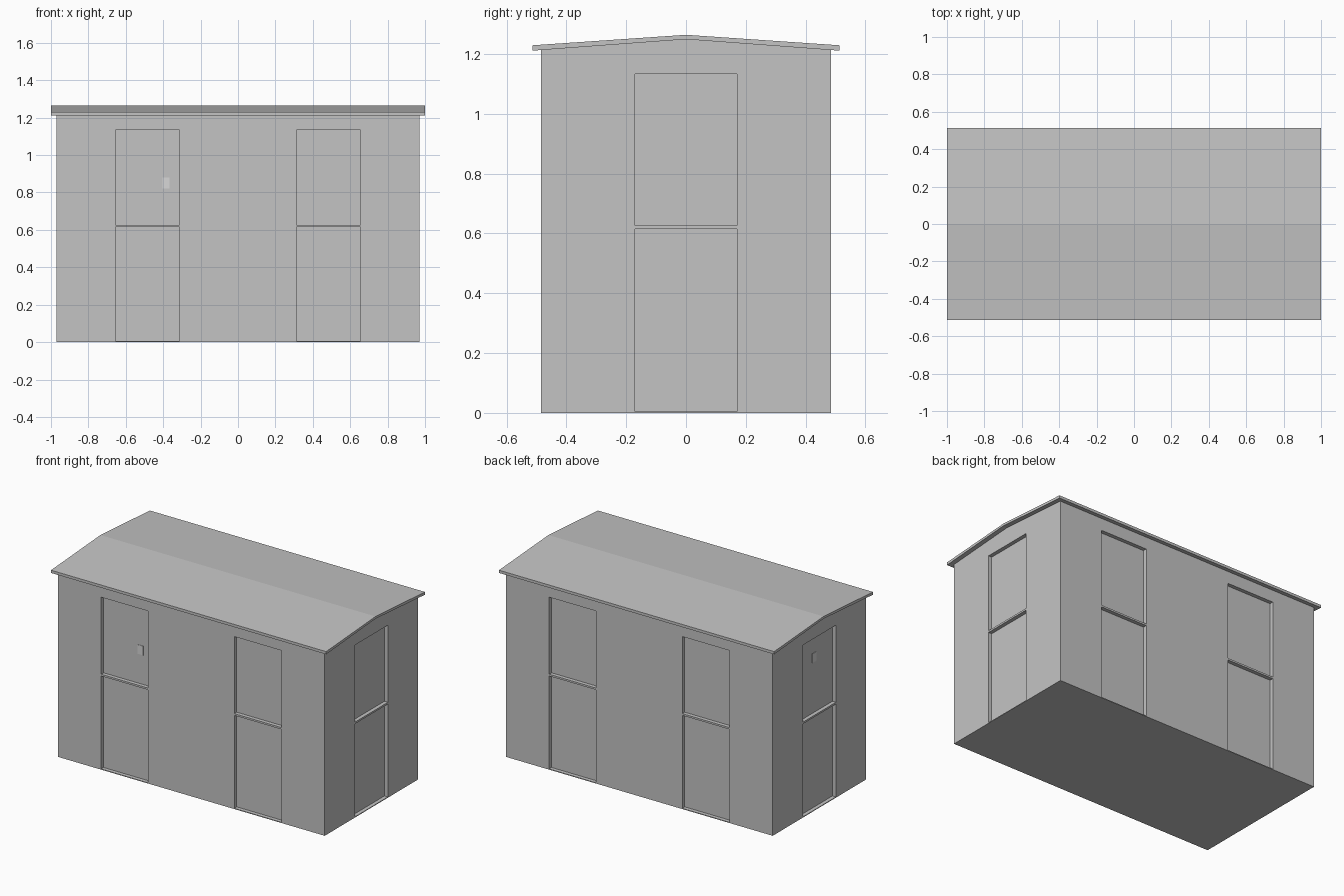
import bpy, bmesh
from mathutils import Matrix, Vector

cube = bpy.data.objects.get("Cube")
if cube:
    bpy.data.objects.remove(cube)


def material(name, value):
    mat = bpy.data.materials.new(name)
    mat.use_nodes = True
    colour = (value, value, value, 1)
    mat.diffuse_color = colour
    mat.node_tree.nodes["Principled BSDF"].inputs["Base Color"].default_value = colour
    return mat


grey = material("plain grey", 0.55)
pale = material("pale grey", 0.68)


def finish(name, bm, mat):
    bmesh.ops.recalc_face_normals(bm, faces=bm.faces)
    mesh = bpy.data.meshes.new(name)
    bm.to_mesh(mesh)
    bm.free()
    mesh.materials.append(mat)
    obj = bpy.data.objects.new(name, mesh)
    bpy.context.collection.objects.link(obj)
    return obj


def add_box(bm, low, high):
    low, high = Vector(low), Vector(high)
    bmesh.ops.create_cube(bm, size=1, matrix=Matrix.Translation((low + high) / 2)
                          @ Matrix.Diagonal((*(high - low), 1)))


def prism(name, profile, half_length):
    """Extrude a y-z profile along x."""
    bm = bmesh.new()
    face = bm.faces.new([bm.verts.new((-half_length, y, z)) for y, z in profile])
    moved = bmesh.ops.extrude_face_region(bm, geom=[face])["geom"]
    bmesh.ops.translate(bm, vec=(2 * half_length, 0, 0),
                        verts=[v for v in moved if isinstance(v, bmesh.types.BMVert)])
    return finish(name, bm, grey)


X, Y = 0.97, 0.485            # wall half sizes
DEPTH = 0.025                 # door recess
HALF_DOOR = 0.171
FLOOR = 0.005
PANELS = ((FLOOR, 0.615), (0.627, 1.133))

# Walls with gabled ends
walls = prism("walls", [(-Y, FLOOR), (Y, FLOOR), (Y, 1.213), (0, 1.25), (-Y, 1.213)], X)

# Recessed door panels: two on each long wall, one on each end
bm = bmesh.new()
for side in (-1, 1):
    for bottom, top in PANELS:
        if bottom == FLOOR:
            bottom -= 0.05
        for x in (-0.484, 0.484):
            inner, outer = sorted((side * (Y - DEPTH), side * (Y + DEPTH)))
            add_box(bm, (x - HALF_DOOR, inner, bottom), (x + HALF_DOOR, outer, top))
        inner, outer = sorted((side * (X - DEPTH), side * (X + DEPTH)))
        add_box(bm, (inner, -HALF_DOOR, bottom), (outer, HALF_DOOR, top))
cutter = finish("door_cutter", bm, grey)
cutter.hide_render = True

cut = walls.modifiers.new("door recesses", "BOOLEAN")
cut.operation = "DIFFERENCE"
cut.solver = "EXACT"
cut.object = cutter
graph = bpy.context.evaluated_depsgraph_get()
mesh = bpy.data.meshes.new_from_object(walls.evaluated_get(graph))
walls.modifiers.clear()
walls.data = mesh
bpy.data.objects.remove(cutter)

# Thin floor sheet
bm = bmesh.new()
add_box(bm, (-X, -Y, 0), (X, Y, FLOOR))
finish("floor", bm, grey)

# Shallow pitched roof sheet
prism("roof", [(-0.513, 1.211), (0, 1.249), (0.513, 1.211),
               (0.513, 1.229), (0, 1.264), (-0.513, 1.229)], 1.0)

# Small plates on one front door and one end door
bm = bmesh.new()
face_y = -Y + DEPTH
add_box(bm, (-0.405, face_y - 0.003, 0.82), (-0.365, face_y, 0.88))
finish("front_door_plate", bm, pale)
bm = bmesh.new()
face_x = -X + DEPTH
add_box(bm, (face_x - 0.003, 0, 0.96), (face_x, 0.04, 1.02))
finish("end_door_plate", bm, pale)
